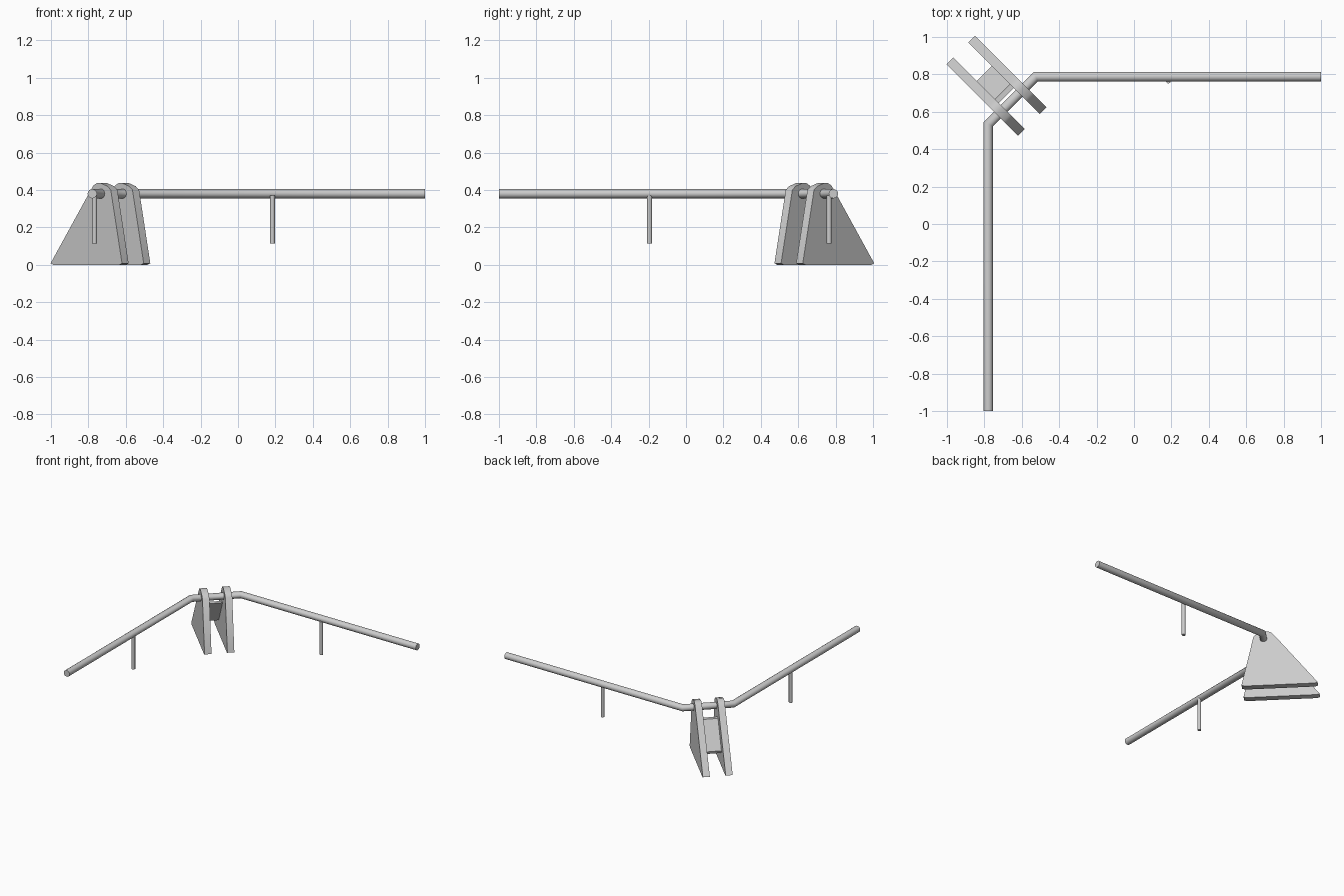
import bpy, bmesh, math
from mathutils import Vector

cube = bpy.data.objects.get("Cube")
if cube:
    bpy.data.objects.remove(cube)

grey = bpy.data.materials.new("galvanised_grey")
grey.use_nodes = True
COLOUR = (0.6, 0.6, 0.6, 1)
grey.diffuse_color = COLOUR
grey.node_tree.nodes["Principled BSDF"].inputs["Base Color"].default_value = COLOUR

UP = Vector((0, 0, 1))
# Diagonal frame of the corner stand: ALONG points to the inside of the corner
ALONG = Vector((1, -1, 0)).normalized()
ACROSS = Vector((1, 1, 0)).normalized()
STAND = ALONG * -1.043 + ACROSS * 0.003


def finish(name, bm, angle=40):
    bmesh.ops.recalc_face_normals(bm, faces=bm.faces)
    mesh = bpy.data.meshes.new(name)
    bm.to_mesh(mesh)
    bm.free()
    mesh.materials.append(grey)
    obj = bpy.data.objects.new(name, mesh)
    bpy.context.collection.objects.link(obj)
    bpy.ops.object.select_all(action="DESELECT")
    obj.select_set(True)
    bpy.context.view_layer.objects.active = obj
    bpy.ops.object.shade_smooth_by_angle(angle=math.radians(angle))


def tube(name, path, radius, sides):
    """Round bar along a path, mitred at the bends."""
    pts = [Vector(p) for p in path]
    bm = bmesh.new()
    rings = []
    for i, p in enumerate(pts):
        d_in = (p - pts[max(i - 1, 0)]).normalized()
        d_out = (pts[min(i + 1, len(pts) - 1)] - p).normalized()
        d_in, d_out = (d_in if i else d_out), (d_out if i < len(pts) - 1 else d_in)
        tangent = (d_in + d_out).normalized()
        ref = UP if abs(tangent.z) < 0.9 else Vector((0, 1, 0))
        side = tangent.cross(ref).normalized() / tangent.dot(d_in)
        angles = [math.tau * k / sides for k in range(sides)]
        rings.append([bm.verts.new(p + radius * (side * math.cos(a) + ref * math.sin(a)))
                      for a in angles])
    for a, b in zip(rings, rings[1:]):
        for k in range(sides):
            n = (k + 1) % sides
            bm.faces.new((a[k], a[n], b[n], b[k]))
    bm.faces.new(rings[0])
    bm.faces.new(rings[-1])
    finish(name, bm, 50)


def slab(name, profile, start, end):
    """Profile in the (along, up) plane, extruded across the stand."""
    bm = bmesh.new()
    face = bm.faces.new([bm.verts.new(STAND + ALONG * u + UP * z + ACROSS * start)
                         for u, z in profile])
    new = bmesh.ops.extrude_face_region(bm, geom=[face])["geom"]
    bmesh.ops.translate(bm, vec=ACROSS * (end - start),
                        verts=[v for v in new if isinstance(v, bmesh.types.BMVert)])
    finish(name, bm, 45)


# Handrail with its cut corner
tube("handrail", [(1, 0.788, 0.38), (-0.525, 0.788, 0.38),
                  (-0.779, 0.534, 0.38), (-0.779, -1, 0.38)], 0.025, 16)

# Short posts hanging below each rail arm
tube("left_post", [(0.184, 0.765, 0.113), (0.184, 0.765, 0.37)], 0.0135, 12)
tube("right_post", [(-0.767, -0.195, 0.113), (-0.767, -0.195, 0.37)], 0.0135, 12)

# Pair of tapered side plates
plate = [(-0.27, 0.008), (-0.25, 0), (0.25, 0), (0.27, 0.008), (0.185, 0.4),
         (0.16, 0.42), (0.107, 0.437), (0.08, 0.437), (0.055, 0.425), (0.034, 0.4)]
for name, s in (("right_plate", -1), ("left_plate", 1)):
    slab(name, plate, s * 0.057, s * 0.107)

# Sloping web between the plates
slab("sloping_web", [(-0.092, 0.12), (0.045, 0.31), (0.075, 0.31), (-0.085, 0.1)],
     -0.058, 0.058)
